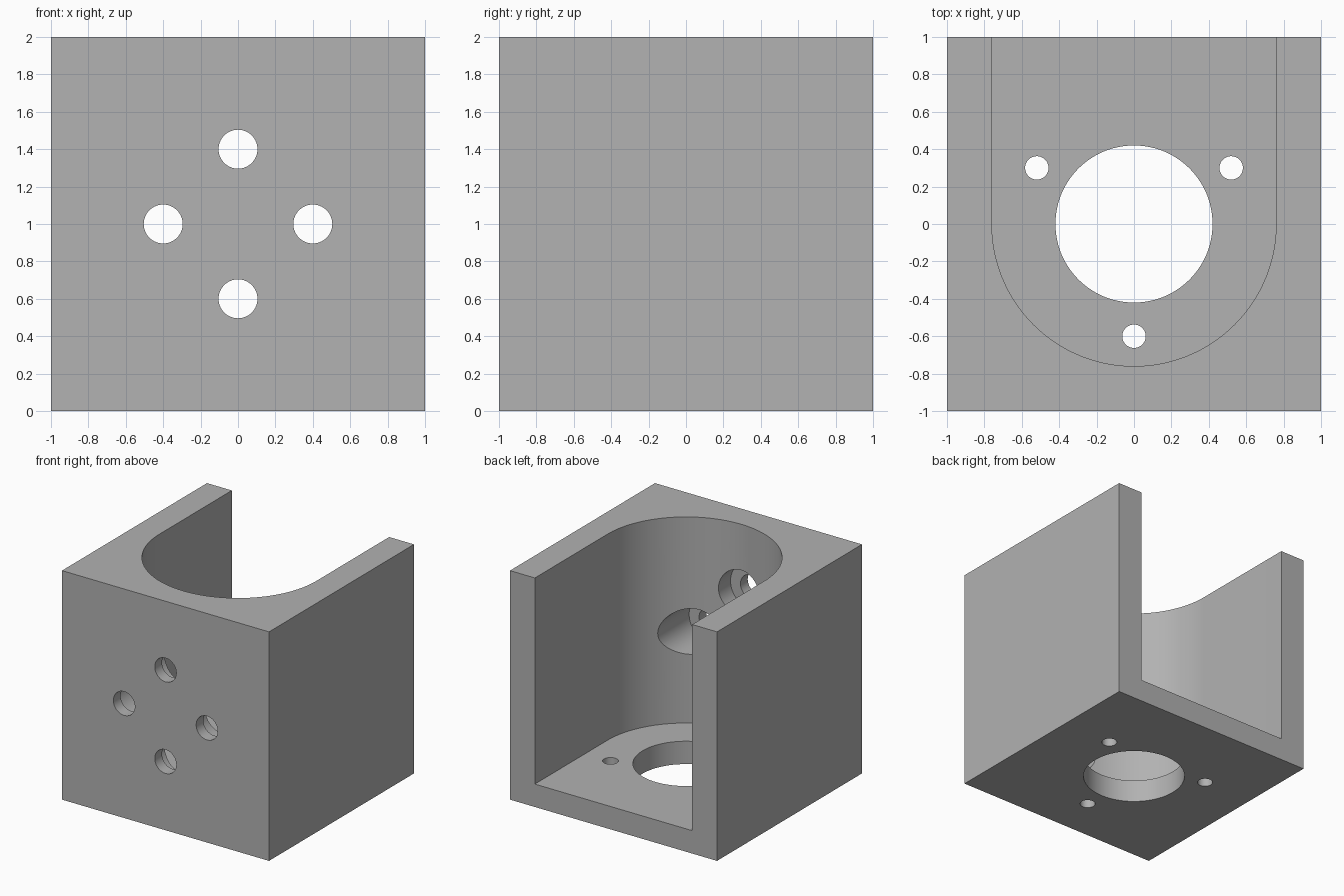
import bpy
import math
from mathutils import Vector

if "Cube" in bpy.data.objects:
    bpy.data.objects.remove(bpy.data.objects["Cube"], do_unlink=True)

FLOOR = 0.2        # floor thickness
POCKET_R = 0.76    # radius of the U-shaped pocket
SEGMENTS = 96

grey = bpy.data.materials.new("plain_grey")
grey.use_nodes = True
GREY = (0.445, 0.445, 0.445, 1)
grey.diffuse_color = GREY
grey.node_tree.nodes["Principled BSDF"].inputs["Base Color"].default_value = GREY


def mesh_prism(name, profile, z0, z1):
    """Extrude a counter-clockwise xy profile from z0 to z1."""
    n = len(profile)
    verts = [(x, y, z) for z in (z0, z1) for x, y in profile]
    faces = [list(range(n))[::-1], list(range(n, 2 * n))]
    faces += [[i, (i + 1) % n, n + (i + 1) % n, n + i] for i in range(n)]
    mesh = bpy.data.meshes.new(name)
    mesh.from_pydata(verts, [], faces)
    obj = bpy.data.objects.new(name, mesh)
    bpy.context.collection.objects.link(obj)
    return obj


def cylinder(name, radius, start, end):
    """Cylinder whose axis runs from start to end."""
    start, end = Vector(start), Vector(end)
    axis = end - start
    bpy.ops.mesh.primitive_cylinder_add(
        vertices=SEGMENTS, radius=radius, depth=axis.length,
        location=(start + end) / 2, rotation=axis.to_track_quat('Z', 'Y').to_euler())
    obj = bpy.context.object
    obj.name = name
    return obj


def cut(target, cutter):
    """Subtract the cutter from the target, then discard it."""
    cutter.hide_render = True
    mod = target.modifiers.new("cut", 'BOOLEAN')
    mod.operation = 'DIFFERENCE'
    mod.solver = 'EXACT'
    mod.object = cutter
    bpy.context.view_layer.objects.active = target
    bpy.ops.object.modifier_apply(modifier=mod.name)
    bpy.data.objects.remove(cutter, do_unlink=True)


# Solid block
bpy.ops.mesh.primitive_cube_add(size=2, location=(0, 0, 1))
block = bpy.context.object
block.name = "mounting_block"

# U-shaped pocket, open at the top and the back
arc = [math.pi * (1 + i / SEGMENTS) for i in range(SEGMENTS + 1)]
u_profile = [(POCKET_R * math.cos(a), POCKET_R * math.sin(a)) for a in arc]
u_profile += [(POCKET_R, 1.2), (-POCKET_R, 1.2)]
cut(block, mesh_prism("pocket_cutter", u_profile, FLOOR, 2.2))

# Large round opening and three small screw holes in the floor
cut(block, cylinder("floor_opening_cutter", 0.42, (0, 0, -0.1), (0, 0, 0.4)))
for degrees in (30, 150, 270):
    a = math.radians(degrees)
    x, y = 0.6 * math.cos(a), 0.6 * math.sin(a)
    cut(block, cylinder("floor_hole_cutter", 0.0625, (x, y, -0.1), (x, y, 0.4)))

# Four counterbored bolt holes in the front wall
for x, z in ((0.4, 1), (-0.4, 1), (0, 1.4), (0, 0.6)):
    cut(block, cylinder("counterbore_cutter", 0.2, (x, -0.9, z), (x, -0.3, z)))
    cut(block, cylinder("bolt_hole_cutter", 0.104, (x, -1.1, z), (x, -0.5, z)))

# Finish
block.data.materials.clear()
block.data.materials.append(grey)
bpy.ops.object.select_all(action='DESELECT')
block.select_set(True)
bpy.context.view_layer.objects.active = block
bpy.ops.object.shade_smooth_by_angle(angle=math.radians(30))
